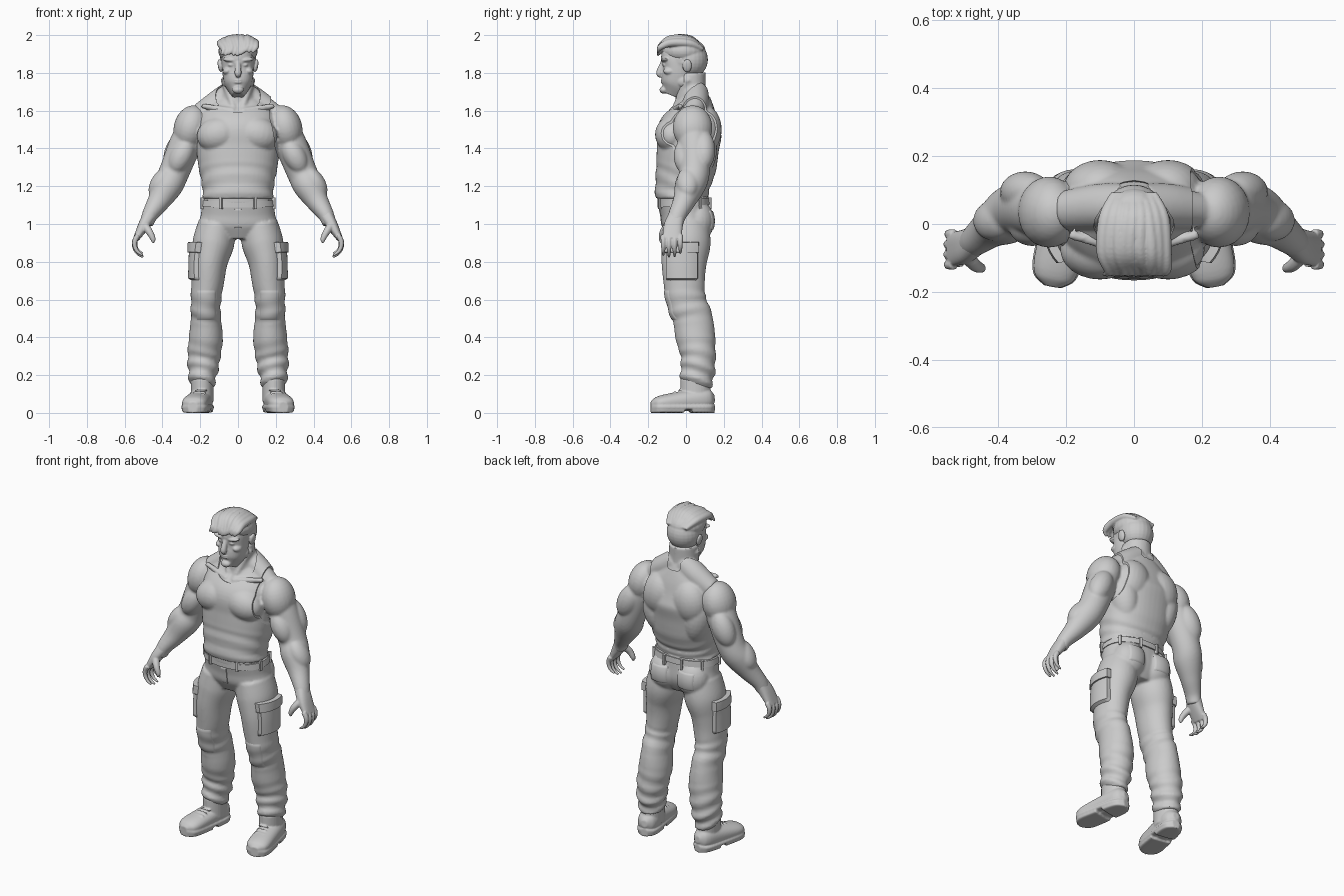
import bpy, bmesh, math, random
from math import sin, cos, pi, radians
from mathutils import Vector, Matrix, Euler

random.seed(4)
ACROSS, BACK, UP = Vector((1, 0, 0)), Vector((0, 1, 0)), Vector((0, 0, 1))

if "Cube" in bpy.data.objects:
    bpy.data.objects.remove(bpy.data.objects["Cube"])

clay = bpy.data.materials.new("light_grey")
clay.use_nodes = True
clay.diffuse_color = (.6, .6, .6, 1)
clay.node_tree.nodes["Principled BSDF"].inputs["Base Color"].default_value = clay.diffuse_color


def clamp(value):
    return max(0, min(1, value))


def ellipsoid(shape, center, radii, lean=0, grow=0):
    """Ellipsoid, leaning in degrees about the front to back axis."""
    scale = Matrix.Diagonal([radius + grow for radius in radii]).to_4x4()
    turn = Matrix.Rotation(radians(lean), 4, 'Y')
    bmesh.ops.create_uvsphere(shape, u_segments=24, v_segments=16, radius=1,
                              matrix=Matrix.Translation(center) @ turn @ scale)


def spline(rings, steps=6):
    """Smooth in-between rings that pass through the given ones."""
    ends = [rings[0]] + rings + [rings[-1]]
    for before, start, end, after in zip(ends, ends[1:], ends[2:], ends[3:]):
        for step in range(steps):
            t = step / steps
            leave, arrive = (end - before) / 2, (after - start) / 2
            ease = t * t * (3 - 2 * t)
            yield (start.lerp(end, ease) + leave * t * (1 - t) ** 2
                   - arrive * t * t * (1 - t))
    yield rings[-1]


def loft(shape, rings, reference=BACK, grow=0, power=1, sides=32, fold=None):
    """Tube through rings of x, y, z, half width and, if not round, half depth."""
    path = list(spline([Vector(ring if len(ring) == 5 else (*ring, ring[-1])) for ring in rings]))
    points = [Vector(ring[:3]) for ring in path]
    loops = []
    for i, (point, ring) in enumerate(zip(points, path)):
        tangent = points[min(i + 1, len(points) - 1)] - points[max(i - 1, 0)]
        u = reference.cross(tangent).normalized()
        v = tangent.normalized().cross(u)
        loop = []
        for side in range(sides):
            angle = 2 * pi * side / sides
            c, s = (math.copysign(abs(f) ** power, f) for f in (cos(angle), sin(angle)))
            extra = grow + (fold(point.z, angle) if fold else 0)
            loop.append(shape.verts.new(point + u * c * (ring[3] + extra) + v * s * (ring[4] + extra)))
        loops.append(loop)
    for upper, lower in zip(loops, loops[1:]):
        for side in range(sides):
            shape.faces.new((upper[side], upper[side - 1], lower[side - 1], lower[side]))
    shape.faces.new(loops[0])
    shape.faces.new(loops[-1])


def column(shape, top, step, rows, **options):
    """Loft downward through evenly spaced rows of x, y, half width, half depth."""
    loft(shape, [(x, y, top - step * i, wide, deep) for i, (x, y, wide, deep) in enumerate(rows)], **options)


def trim_hem(shape, height):
    for vert in shape.verts:
        vert.co.z = max(vert.co.z, height)


def bake(obj):
    graph = bpy.context.evaluated_depsgraph_get()
    mesh = bpy.data.meshes.new_from_object(obj.evaluated_get(graph))
    obj.modifiers.clear()
    obj.data = mesh
    mesh.shade_smooth()
    mesh.set_sharp_from_angle(angle=radians(50))
    bpy.context.view_layer.update()


def finish(name, shape, mirror=True, voxel=0, smooth=3):
    """Mirror, fuse and smooth a part."""
    if mirror:
        copy = bmesh.ops.duplicate(shape, geom=shape.verts[:] + shape.edges[:] + shape.faces[:])
        for item in copy["geom"]:
            if isinstance(item, bmesh.types.BMVert):
                item.co.x = -item.co.x
    bmesh.ops.recalc_face_normals(shape, faces=shape.faces)
    mesh = bpy.data.meshes.new(name)
    shape.to_mesh(mesh)
    shape.free()
    mesh.materials.append(clay)
    obj = bpy.data.objects.new(name, mesh)
    bpy.context.collection.objects.link(obj)
    if voxel:
        fuse = obj.modifiers.new("fuse", 'REMESH')
        fuse.mode, fuse.voxel_size = 'VOXEL', voxel
        soften = obj.modifiers.new("soften", 'SMOOTH')
        soften.factor, soften.iterations = .5, smooth
    bake(obj)
    return obj


def patch(name, target, center, width, height, out, thick):
    """Cloth panel laid on the target, with its border tucked under the surface."""
    shape = bmesh.new()
    cells = 14
    rows = []
    for j in range(cells + 1):
        row = []
        for i in range(cells + 1):
            spot = (Vector(center) + UP.cross(out) * (i / cells - .5) * width
                    + UP * (j / cells - .5) * height)
            hit, place, normal, _ = target.ray_cast(spot + out * .3, -out)
            lift = -.004 if {i, j} & {0, cells} else thick
            row.append(shape.verts.new(place + normal * lift if hit else spot))
        rows.append(row)
    for low, high in zip(rows, rows[1:]):
        for i in range(cells):
            shape.faces.new((low[i], low[i + 1], high[i + 1], high[i]))
    finish(name, shape, mirror=center[0] > 0)


def torso(shape, grow=0, fold=None):
    column(shape, 1.7, .1, [(0, .05, .06, .06), (0, .04, .18, .11), (0, .02, .21, .16), (0, .01, .21, .155),
                            (0, 0, .2, .15), (0, -.02, .18, .135), (0, -.02, .18, .13)],
           grow=grow, power=.9, sides=48, fold=fold)
    ellipsoid(shape, (.1, -.075, 1.475), (.11, .08, .085), 12, grow)     # chest
    ellipsoid(shape, (.1, .1, 1.5), (.1, .08, .12), -10, grow)           # shoulder blade
    ellipsoid(shape, (.14, .07, 1.4), (.075, .085, .15), 12, grow)       # side of back
    loft(shape, [(.02, .05, 1.7, .06), (.1, .05, 1.645, .06), (.2, .04, 1.58, .05)], grow=grow)


# Skin of the trunk, neck and arms
skin = bmesh.new()
torso(skin)
column(skin, 1.8, .1, [(0, .02, .08, .085), (0, .025, .085, .08), (0, .03, .1, .09)])
loft(skin, [(.075, .01, 1.77, .02), (.015, -.07, 1.59, .014)])
loft(skin, [(.02, -.08, 1.6, .014), (.19, -.03, 1.625, .014)], reference=UP)
loft(skin, [(.22, .03, 1.55, .08), (.28, .045, 1.42, .085), (.34, .045, 1.27, .08), (.375, .02, 1.2, .08),
            (.42, -.01, 1.12, .06), (.465, -.045, 1.05, .043, .048), (.485, -.06, 1, .036, .044)])
ellipsoid(skin, (.25, .035, 1.51), (.09, .105, .12), -15)                # deltoid
ellipsoid(skin, (.3, -.005, 1.36), (.06, .06, .1), -27)                  # biceps
ellipsoid(skin, (.32, .095, 1.39), (.065, .06, .11), -25)                # triceps
ellipsoid(skin, (.41, .01, 1.22), (.05, .06, .09), -32)                  # outer forearm
finish("body_skin", skin, voxel=.008)

# Hands: palm, curled fingers and thumb
hands = bmesh.new()
loft(hands, [(.465, -.047, 1.05, .036, .042), (.5, -.067, .99, .03, .05), (.54, -.075, .92, .016, .05)], power=.8)
for finger, length in enumerate((.032, .035, .034, .029)):
    knuckle = Vector((.53, -.12 + finger * .03, .94))
    rings = []
    for joint in range(5):
        rings.append((*knuckle, .015 - .001 * joint ** 1.6))
        bend = .5 - .5 * joint
        knuckle += Vector((sin(bend), 0, -cos(bend))) * length
    loft(hands, rings, sides=16)
loft(hands, [(.5, -.085, 1, .022), (.47, -.12, .96, .019), (.45, -.13, .92, .014), (.452, -.13, .9, .006)], sides=16)
finish("hands", hands, voxel=.004)


# Shirt, with neck and arm holes cut out
def waist_fold(z, angle):
    return .0045 * sin(z * 90 + 3 * sin(angle)) * clamp((1.34 - z) * 6)


cloth = bmesh.new()
torso(cloth, .009, waist_fold)
trim_hem(cloth, 1.135)
shirt = finish("tank_top", cloth, voxel=.008)
neck_hole, arm_hole = bmesh.new(), bmesh.new()
ellipsoid(neck_hole, (0, -.02, 1.685), (.12, .15, .115))
ellipsoid(arm_hole, (.34, .05, 1.56), (.18, .4, .3))
for hole in (neck_hole, arm_hole):
    cutter = finish("cutter", hole, mirror=hole is arm_hole)
    cutter.hide_render = True
    cut = shirt.modifiers.new("hole", 'BOOLEAN')
    cut.operation, cut.object = 'DIFFERENCE', cutter
    bake(shirt)
    bpy.data.objects.remove(cutter)

# Head
head = bmesh.new()
ellipsoid(head, (0, -.015, 1.875), (.09, .118, .11))
column(head, 1.93, .05, [(0, -.04, .07, .085), (0, -.045, .083, .086), (0, -.045, .084, .078),
                         (0, -.045, .08, .083), (0, -.055, .067, .076), (0, -.075, .03, .045)], power=.9)
loft(head, [(0, -.118, 1.865, .012), (0, -.14, 1.8, .018), (0, -.128, 1.785, .01)])   # nose
ellipsoid(head, (.04, -.11, 1.868), (.045, .022, .012), -8)              # brow
ellipsoid(head, (.035, -.112, 1.842), (.018, .013, .009))                # eye
ellipsoid(head, (.057, -.085, 1.81), (.025, .035, .02), 15)              # cheekbone
for lip in (1.75, 1.762):
    ellipsoid(head, (0, -.12, lip), (.025, .014, .006))
ellipsoid(head, (0, -.118, 1.71), (.03, .022, .02))                      # chin
ellipsoid(head, (.065, -.015, 1.755), (.018, .035, .03))                 # jaw
ellipsoid(head, (.095, .006, 1.838), (.012, .025, .035), 10)             # ear
finish("head", head, voxel=.0045, smooth=2)

# Hair: cropped back and swept locks on top
hair = bmesh.new()
ellipsoid(hair, (0, .018, 1.87), (.097, .098, .1))
ellipsoid(hair, (0, -.012, 1.915), (.104, .116, .073))
for lock in range(-4, 5):
    x, wave = lock * .021, random.uniform(-.012, .012)
    crown = 1.98 - .0015 * lock ** 2
    loft(hair, [(x * .7, .09, 1.925, .01), (x, .02, crown, .02), (x + wave, -.08, crown + wave / 2, .021),
                (x + .01, -.135, 1.93 + wave, .016), (x - .008, -.15, 1.9 + wave, .004)],
         reference=ACROSS, sides=14)
finish("hair", hair, mirror=False, voxel=.005, smooth=2)


# Trousers, with cloth folds building up toward the ankle
def leg_fold(z, angle):
    strength = .009 * clamp((.42 - z) * 4) + .005 * clamp(1 - abs(z - .57) * 10)
    return strength * sin(z * 85 + 2 * sin(angle + .6))


legs = bmesh.new()
column(legs, 1.13, .07, [(0, -.015, .19, .135), (0, -.005, .195, .13), (0, 0, .2, .125), (0, 0, .13, .09)],
       power=.9, sides=48)
ellipsoid(legs, (.09, .06, 1.015), (.1, .09, .11))
column(legs, 1, .1, [(.11, 0, .1, .12), (.13, 0, .11, .13), (.15, -.01, .095, .12), (.16, -.01, .087, .11),
                     (.17, 0, .08, .105), (.17, .035, .08, .105), (.17, .05, .09, .105), (.18, .065, .087, .092),
                     (.187, .06, .075, .09), (.19, .05, .05, .07)], sides=40, fold=leg_fold)
trim_hem(legs, .13)
trousers = finish("trousers", legs, voxel=.008)

# Sewn panels and pockets
patch("fly", trousers, (0, 0, 1.03), .04, .11, -BACK, .003)
patch("back_pockets", trousers, (.09, 0, 1.02), .115, .11, BACK, .004)
patch("knee_panels", trousers, (.168, 0, .57), .11, .17, -BACK, .003)
patch("cargo_pockets", trousers, (.15, -.02, .785), .17, .17, ACROSS, .018)
patch("cargo_flaps", trousers, (.15, -.02, .875), .18, .06, ACROSS, .026)

# Waistband and belt loops
band = bmesh.new()
column(band, 1.13, .035, [(0, -.012, .191, .139), (0, -.01, .197, .14)], power=.9, sides=64)
finish("waistband", band, mirror=False)
loops = bmesh.new()
for degrees in (-65, -15, 35, 75):
    angle = radians(degrees)
    place = Vector((.195 * cos(angle) ** .9, math.copysign(.14 * abs(sin(angle)) ** .9, angle) - .01, 1.11))
    bmesh.ops.create_cube(loops, matrix=Matrix.Translation(place) @ Matrix.Rotation(angle, 4, 'Z')
                          @ Matrix.Diagonal((.018, .014, .06, 1)))
finish("belt_loops", loops)


# Boots: each layer follows the same footprint from heel to toe
def foot_layer(shape, first, last, low, high, slope=0, grow=0, power=.5):
    rings = []
    for i in range(first, last + 1):
        along = i / 16
        rounding = max(.3, (1 - (2 * along - 1) ** 6) ** .5)
        half = (high - slope * along - low) / 2
        rings.append((.18 + .06 * along, .15 - .335 * along, low + half,
                      (.06 + .012 * along) * rounding + grow, half * (rounding if slope else 1)))
    loft(shape, rings, reference=UP, power=power)


boots = bmesh.new()
foot_layer(boots, 0, 16, .01, .145, slope=.06, power=.9)                 # upper
foot_layer(boots, 0, 16, .016, .044, grow=.004)                          # sole
foot_layer(boots, 0, 6, 0, .03)                                          # heel block
foot_layer(boots, 8, 16, 0, .03)                                         # front tread
column(boots, .18, .06, [(.19, .05, .06, .08)] * 3)                      # ankle
for lace in range(4):
    x, y, z = .165 + lace * .006, -.035 - lace * .024, .12 - lace * .01
    loft(boots, [(x, y, z, .005), (x + .06, y, z, .005)], reference=UP, sides=10)
finish("boots", boots, voxel=.005, smooth=2)
